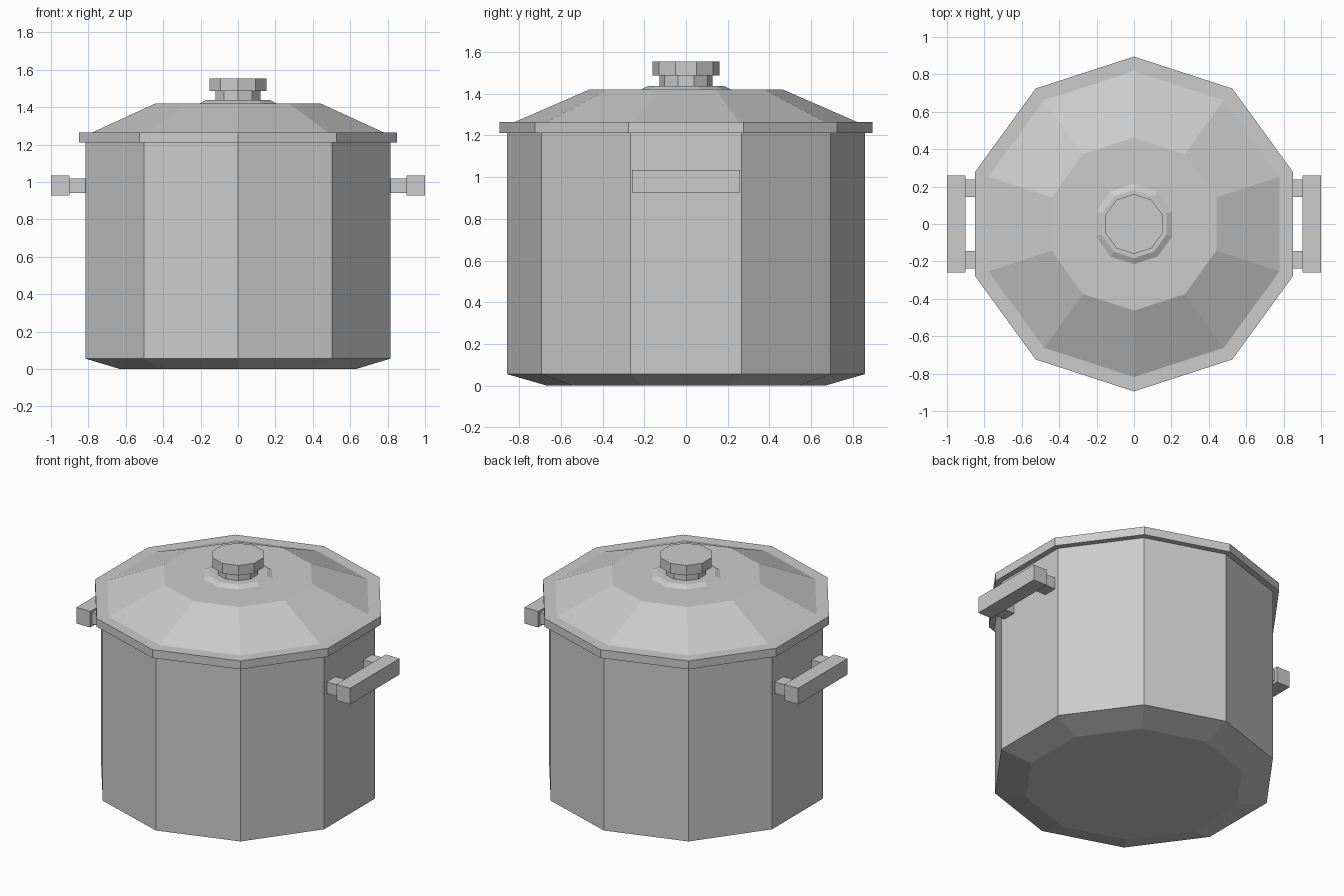
import bpy, bmesh, math

if "Cube" in bpy.data.objects:
    bpy.data.objects.remove(bpy.data.objects["Cube"])

SIDES = 10


def lathe(name, profile):
    """Closed ten-sided solid from (radius, z) points, corners on the y axis."""
    bm = bmesh.new()
    rings = []
    for r, z in profile:
        angles = [math.pi / 2 + i * math.tau / SIDES for i in range(SIDES)]
        rings.append([bm.verts.new((r * math.cos(a), r * math.sin(a), z)) for a in angles])
    for low, high in zip(rings, rings[1:]):
        for i in range(SIDES):
            j = (i + 1) % SIDES
            bm.faces.new((low[i], low[j], high[j], high[i]))
    bm.faces.new(rings[0][::-1])
    bm.faces.new(rings[-1])
    bmesh.ops.recalc_face_normals(bm, faces=bm.faces)
    return finish(name, bm)


def box(name, x, y, z):
    """Box given by (min, max) pairs."""
    bm = bmesh.new()
    bmesh.ops.create_cube(bm, size=1)
    for v in bm.verts:
        for axis, (lo, hi) in enumerate((x, y, z)):
            v.co[axis] = hi if v.co[axis] > 0 else lo
    bmesh.ops.recalc_face_normals(bm, faces=bm.faces)
    return finish(name, bm)


def finish(name, bm):
    mesh = bpy.data.meshes.new(name)
    bm.to_mesh(mesh)
    bm.free()
    obj = bpy.data.objects.new(name, mesh)
    bpy.context.collection.objects.link(obj)
    return obj


# Pot body with chamfered base
lathe("pot_body", [(0.665, 0), (0.857, 0.055), (0.857, 1.21)])

# Lid: flat rim, sloped ring and flat top
lathe("lid", [(0.895, 1.21), (0.895, 1.265), (0.818, 1.265), (0.463, 1.42)])

# Knob: bevelled base plate, neck and cap
lathe("knob_base", [(0.215, 1.42), (0.182, 1.437)])
lathe("knob_neck", [(0.126, 1.43), (0.126, 1.487)])
lathe("knob_cap", [(0.16, 1.487), (0.16, 1.553)])

# Side handles: a bar on two posts
for side, s in (("left", -1), ("right", 1)):
    box(f"{side}_handle_bar", sorted((0.9 * s, 1.0 * s)), (-0.258, 0.258), (0.927, 1.033))
    for end, t in (("front", -1), ("back", 1)):
        box(f"{side}_handle_{end}_post", sorted((0.8 * s, 0.9 * s)),
            sorted((0.145 * t, 0.237 * t)), (0.942, 1.018))
